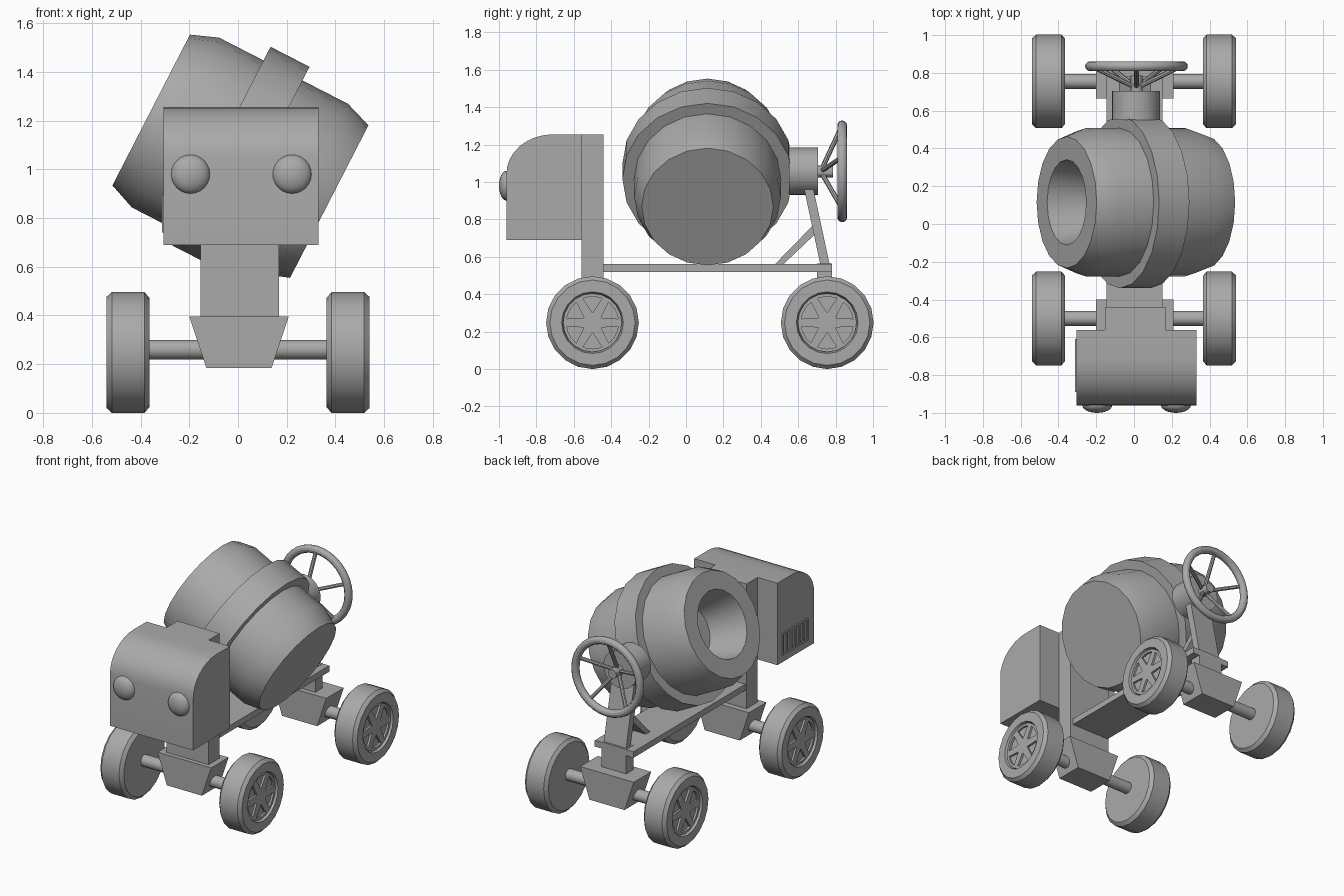
import bpy, bmesh, math
from math import pi, sin, cos
from mathutils import Matrix, Vector

cube = bpy.data.objects.get("Cube")
if cube:
    bpy.data.objects.remove(cube, do_unlink=True)

GREY = (0.4, 0.4, 0.4, 1)
metal = bpy.data.materials.new("plain grey")
metal.diffuse_color = GREY
metal.use_nodes = True
metal.node_tree.nodes["Principled BSDF"].inputs["Base Color"].default_value = GREY


def finish(name, bm, matrix=Matrix(), smooth=True):
    bmesh.ops.remove_doubles(bm, verts=bm.verts, dist=0.0001)
    bmesh.ops.recalc_face_normals(bm, faces=bm.faces)
    bm.transform(matrix)
    mesh = bpy.data.meshes.new(name)
    bm.to_mesh(mesh)
    bm.free()
    mesh.materials.append(metal)
    ob = bpy.data.objects.new(name, mesh)
    bpy.context.collection.objects.link(ob)
    if smooth:
        bpy.ops.object.select_all(action='DESELECT')
        ob.select_set(True)
        bpy.context.view_layer.objects.active = ob
        bpy.ops.object.shade_smooth_by_angle(angle=math.radians(30))
    return ob


def lathe(name, profile, sides, matrix=Matrix()):
    """Spin (radius, height) points around local z."""
    bm = bmesh.new()
    vs = [bm.verts.new((r, 0, z)) for r, z in profile]
    es = [bm.edges.new(p) for p in zip(vs, vs[1:])]
    bmesh.ops.spin(bm, geom=vs + es, cent=(0, 0, 0), axis=(0, 0, 1),
                   angle=2 * pi, steps=sides, use_merge=True)
    return finish(name, bm, matrix)


def prism(name, outline, axis, lo, hi, smooth=False):
    """Extrude a 2D outline along x (outline is y, z) or y (outline is x, z)."""
    bm = bmesh.new()
    put = (lambda a, b: (lo, a, b)) if axis == 'x' else (lambda a, b: (a, lo, b))
    face = bm.faces.new([bm.verts.new(put(a, b)) for a, b in outline])
    ext = bmesh.ops.extrude_face_region(bm, geom=[face])
    step = Vector((hi - lo, 0, 0)) if axis == 'x' else Vector((0, hi - lo, 0))
    bmesh.ops.translate(bm, vec=step, verts=[v for v in ext['geom'] if isinstance(v, bmesh.types.BMVert)])
    return finish(name, bm, smooth=smooth)


def box(name, x, y, z):
    return prism(name, [(y[0], z[0]), (y[1], z[0]), (y[1], z[1]), (y[0], z[1])], 'x', *x)


def rod(name, a, b, radius, sides=12):
    a, b = Vector(a), Vector(b)
    turn = (b - a).to_track_quat('Z', 'Y').to_matrix().to_4x4()
    length = (b - a).length
    return lathe(name, [(0, 0), (radius, 0), (radius, length), (0, length)], sides, Matrix.Translation(a) @ turn)


# Mixing drum with open mouth, raised band and tilted axis
tilt = Matrix.Translation((0.01, 0.115, 1.055)) @ Matrix.Rotation(math.radians(-62.8), 4, 'Y')
lathe("mixing_drum", [(0, -0.41), (0.352, -0.41), (0.392, -0.295), (0.392, 0.3), (0.348, 0.412),
                      (0.226, 0.412), (0.17, 0.15), (0, 0.15)], 20, tilt)
lathe("drum_band", [(0.385, -0.085), (0.455, -0.085), (0.455, 0.095), (0.385, 0.095)], 20, tilt)

# Engine cab with rounded upper front
arc = [(-0.71 - 0.25 * sin(t * pi / 16), 1.045 + 0.21 * cos(t * pi / 16)) for t in range(9)]
prism("engine_cab", [(-0.56, 0.69), (-0.56, 1.255)] + arc + [(-0.96, 0.69)], 'x', -0.305, 0.33, True)

# Headlights
for x in (-0.195, 0.222):
    dome = [(0.08 * cos(t * pi / 12), 0.042 * sin(t * pi / 12)) for t in range(7)]
    lathe("headlight", dome, 24, Matrix.Translation((x, -0.958, 0.98)) @ Matrix.Rotation(pi / 2, 4, 'X'))

# Vent on the side of the cab: a frame and upright slats
for z in (0.74, 0.88):
    box("vent_rail", (-0.313, -0.3), (-0.89, -0.61), (z, z + 0.012))
for i in range(7):
    y = -0.89 + i * 0.0447
    box("vent_slat", (-0.313, -0.3), (y, y + 0.012), (0.74, 0.89))

# Chassis: front column, bed, rear strut and brace
box("front_column", (-0.153, 0.168), (-0.56, -0.44), (0.38, 1.255))
box("chassis_bed", (-0.145, 0.15), (-0.515, 0.78), (0.52, 0.562))
box("rear_foot", (-0.09, 0.1), (0.7, 0.78), (0.38, 0.565))
prism("rear_strut", [(0.72, 0.55), (0.77, 0.55), (0.68, 0.97), (0.63, 0.97)], 'x', -0.08, 0.09)
prism("rear_brace", [(0.475, 0.56), (0.52, 0.56), (0.7, 0.73), (0.68, 0.77)], 'x', -0.06, 0.07)


# Wheels: tyre with recessed hub and tapered spokes, outer side along local z
def wheel(matrix):
    lathe("tyre", [(0, -0.088), (0.225, -0.088), (0.248, -0.068), (0.248, 0.066), (0.228, 0.088),
                   (0.165, 0.088), (0.157, 0.06), (0, 0.06)], 20, matrix)
    lathe("hub_rim", [(0.157, 0.06), (0.157, 0.074), (0.14, 0.074), (0.14, 0.06)], 20, matrix)
    lathe("hub_cap", [(0.055, 0.06), (0.055, 0.074), (0, 0.074)], 12, matrix)
    for i in range(6):
        bm = bmesh.new()
        bmesh.ops.create_cube(bm, size=1, matrix=Matrix.Translation((0.095, 0, 0.067))
                              @ Matrix.Diagonal((0.1, 0.04, 0.014, 1)))
        for v in bm.verts:
            if v.co.x < 0.09:
                v.co.y *= 1.3
        finish("wheel_spoke", bm, matrix @ Matrix.Rotation((i + 0.5) * pi / 3, 4, 'Z'), False)


# Axles, tapered axle blocks and wheels
for end, y in (("front", -0.5), ("rear", 0.755)):
    prism(end + "_axle_block", [(-0.2, 0.395), (0.208, 0.395), (0.138, 0.185), (-0.13, 0.185)],
          'y', y - 0.09, y + 0.1)
    rod(end + "_axle", (-0.4, y, 0.26), (0.4, y, 0.26), 0.04, 16)
    for side in (-1, 1):
        wheel(Matrix.Translation((side * 0.452, y, 0.248)) @ Matrix.Rotation(side * pi / 2, 4, 'Y'))

# Tilting gear housing and hand wheel
hub = Vector((0.013, 0.72, 1.057))
rod("gear_housing", (0.01, 0.55, 1.057), (0.01, 0.705, 1.057), 0.127, 24)
rod("hand_wheel_shaft", (0.013, 0.69, 1.057), (0.013, 0.785, 1.057), 0.032)
ring = [(0.246 + 0.026 * cos(t * pi / 6), 0.026 * sin(t * pi / 6)) for t in range(13)]
lathe("hand_wheel_rim", ring, 32, Matrix.Translation((0.013, 0.835, 1.057)) @ Matrix.Rotation(pi / 2, 4, 'X'))
for i in range(5):
    a = pi / 2 + i * 2 * pi / 5
    rod("hand_wheel_spoke", hub, hub + Vector((0.246 * cos(a), 0.115, 0.246 * sin(a))), 0.013, 8)
